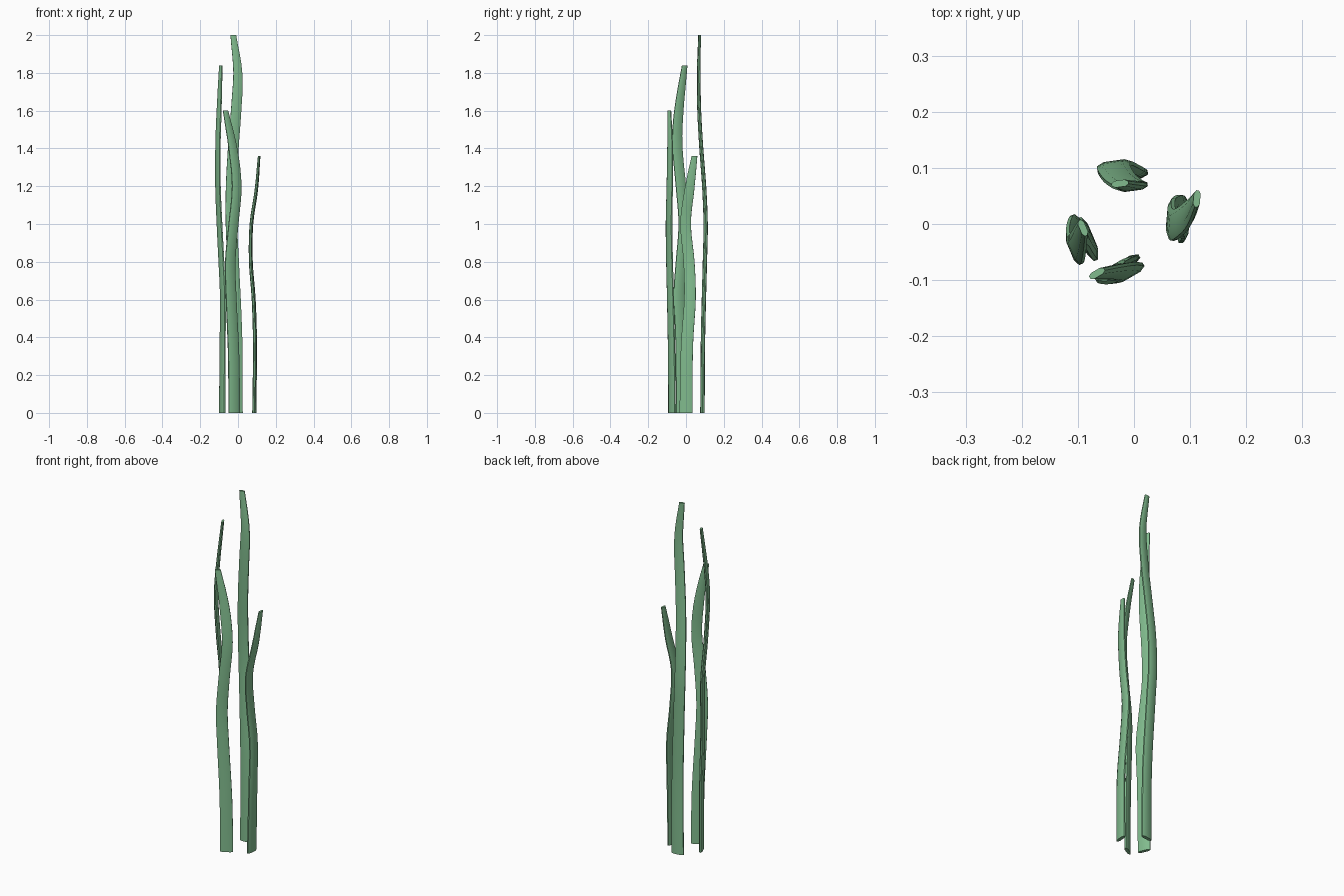
import bpy, bmesh
from math import cos, sin, radians
from mathutils import Vector

if "Cube" in bpy.data.objects:
    bpy.data.objects.remove(bpy.data.objects["Cube"])

# blade material
green = bpy.data.materials.new("leaf_green")
green.diffuse_color = (0.22, 0.50, 0.27, 1)
green.use_nodes = True
green.node_tree.nodes["Principled BSDF"].inputs["Base Color"].default_value = green.diffuse_color

# flattened octagon section (fractions of half width, half thickness)
SECTION = [(1, -.4), (1, .4), (.6, 1), (-.6, 1), (-1, .4), (-1, -.4), (-.6, -1), (.6, -1)]
# taper along the blade: (fraction of height, half width, half thickness)
TAPER = [(0, .034, .009), (.5, .030, .009), (.85, .027, .008), (.94, .021, .007), (1, .015, .006)]


def taper(t):
    for a, b in zip(TAPER, TAPER[1:]):
        if t <= b[0] + 1e-6:
            f = (t - a[0]) / (b[0] - a[0])
            return a[1] + (b[1] - a[1]) * f, a[2] + (b[2] - a[2]) * f


def smooth_path(keys, steps=4):
    """Catmull-Rom curve through the key points."""
    k = [Vector(p) for p in keys]
    k = [2 * k[0] - k[1]] + k + [2 * k[-1] - k[-2]]
    out = []
    for a, b, c, d in zip(k, k[1:], k[2:], k[3:]):
        for i in range(steps):
            t = i / steps
            out.append(.5 * (2 * b + (c - a) * t + (2 * a - 5 * b + 4 * c - d) * t * t
                             + (3 * b - a - 3 * c + d) * t ** 3))
    return out + [k[-2]]


def blade(name, angle, keys):
    """Sweep the section up a swaying path with level rings."""
    ca, sa = cos(radians(angle)), sin(radians(angle))
    height = keys[-1][2]
    bm = bmesh.new()
    rings = []
    for p in smooth_path(keys):
        w, h = taper(p.z / height)
        rings.append([bm.verts.new((p.x + u * w * ca - v * h * sa,
                                    p.y + u * w * sa + v * h * ca, p.z)) for u, v in SECTION])
    n = len(SECTION)
    for lo, hi in zip(rings, rings[1:]):
        for i in range(n):
            j = (i + 1) % n
            bm.faces.new((lo[i], lo[j], hi[j], hi[i]))
    bm.faces.new(rings[0][::-1])
    bm.faces.new(rings[-1])
    bmesh.ops.recalc_face_normals(bm, faces=bm.faces)
    me = bpy.data.meshes.new(name)
    bm.to_mesh(me)
    bm.free()
    me.materials.append(green)
    ob = bpy.data.objects.new(name, me)
    bpy.context.collection.objects.link(ob)
    bpy.context.view_layer.objects.active = ob
    ob.select_set(True)
    bpy.ops.object.shade_smooth_by_angle(angle=radians(50))
    ob.select_set(False)


# four blades around the centre
blade("back_blade", 8, [(-.009, .087, 0), (-.010, .090, .4), (-.026, .100, .8), (-.035, .104, 1.0),
                        (-.035, .096, 1.2), (-.025, .081, 1.4), (-.010, .070, 1.6),
                        (-.001, .067, 1.8), (-.025, .072, 2.0)])
blade("left_blade", -67, [(-.084, -.020, 0), (-.081, -.026, .4), (-.080, -.036, .62), (-.088, -.025, .8),
                          (-.098, -.011, 1.0), (-.106, -.027, 1.2), (-.106, -.046, 1.42),
                          (-.100, -.038, 1.6), (-.091, -.007, 1.84)])
blade("front_blade", 30, [(-.020, -.074, 0), (-.023, -.076, .3), (-.036, -.082, .6), (-.041, -.087, .8),
                          (-.024, -.090, 1.0), (-.007, -.086, 1.2), (-.027, -.084, 1.4),
                          (-.066, -.088, 1.6)])
blade("right_blade", 85, [(.086, 0, 0), (.090, .005, .35), (.083, .021, .6), (.068, .016, .8),
                          (.071, -.002, 1.0), (.097, .018, 1.18), (.112, .045, 1.36)])
